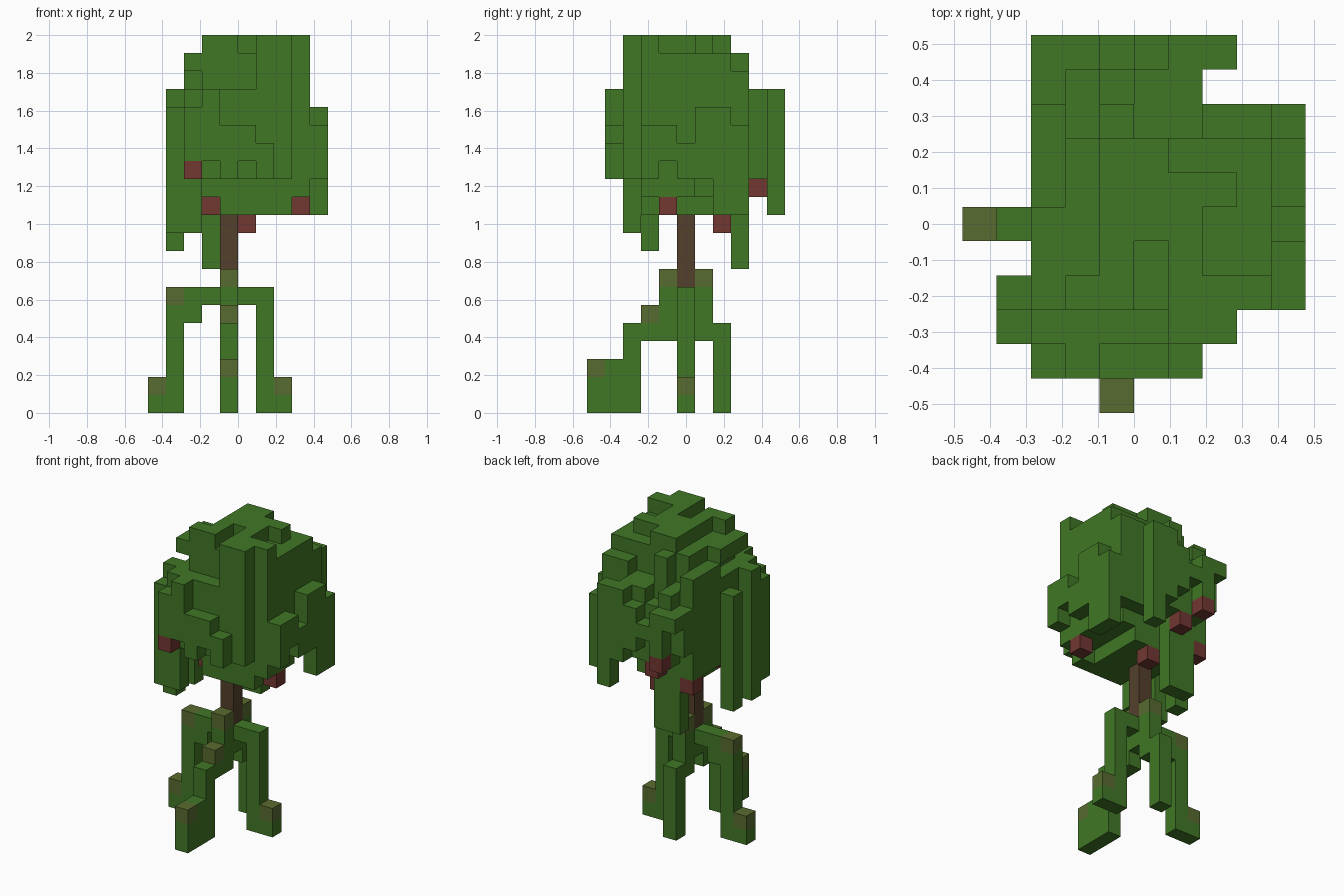
import bpy, bmesh
from mathutils import Vector

cube = bpy.data.objects.get("Cube")
if cube:
    bpy.data.objects.remove(cube, do_unlink=True)

UNIT = 2 / 21
ORIGIN = Vector((-5, -5.5, 0))


def material(name, red, green, blue):
    mat = bpy.data.materials.new(name)
    mat.use_nodes = True
    colour = (red, green, blue, 1)
    mat.diffuse_color = colour
    mat.node_tree.nodes["Principled BSDF"].inputs["Base Color"].default_value = colour
    return mat


materials = {
    "leaf": material("leaf green", .052, .185, .019),
    "moss": material("mossy brown", .098, .145, .029),
    "bark": material("dark bark", .088, .051, .025),
    "fruit": material("fruit red", .168, .038, .031),
}
slots = list(materials)
cells = {}


def block(part, colour, x, y, z):
    """Fill a box of cells; each axis is a (start, end) pair or a single cell."""
    spans = [range(*a) if isinstance(a, tuple) else range(a, a + 1) for a in (x, y, z)]
    for i in spans[0]:
        for j in spans[1]:
            for k in spans[2]:
                cells[i, j, k] = (part, colour)


def blocks(part, colour, boxes):
    for box in boxes:
        block(part, colour, *box)


# Rounded canopy: core with a stepped underside
blocks("canopy", "leaf", [
    ((2, 9), (3, 9), (13, 18)),
    ((2, 8), (3, 8), 12),
    (8, (3, 6), 12),
    ((3, 7), (4, 8), 11),
    ((4, 8), 3, 11),
])
blocks("canopy", "leaf", [   # front lumps
    ((2, 8), 2, (13, 18)),
    (2, 1, (13, 17)),
    (3, 1, (14, 18)),
    (4, 1, (13, 16)),
    (5, 1, (14, 16)),
    (6, 1, (13, 15)),
])
blocks("canopy", "leaf", [   # back lumps
    (2, 9, (14, 17)),
    (3, 9, (13, 18)),
    (4, 9, (13, 17)),
    ((5, 7), 9, (13, 18)),
    (2, 10, 16),
    (3, 10, (14, 17)),
    (4, 10, (15, 16)),
    (5, 10, (14, 17)),
    ((6, 8), 10, (13, 18)),
])
blocks("canopy", "leaf", [   # side lumps
    (9, (7, 9), (11, 16)),
    (9, (6, 8), 16),
    (9, 6, (13, 16)),
    (9, 5, (13, 15)),
    (9, 4, (14, 16)),
    (9, 3, (13, 16)),
])
blocks("canopy", "leaf", [   # crown body
    ((3, 9), (3, 8), (18, 20)),
    ((2, 5), (3, 6), 19),
    (2, (6, 9), 18),
    (4, 8, (18, 20)),
    ((7, 9), 8, 18),
])
blocks("canopy", "leaf", [   # crown peaks
    ((3, 5), 3, 20),
    ((4, 6), (5, 8), 20),
    (4, 4, 20),
    (6, (2, 7), (16, 21)),
    (7, (2, 4), (15, 21)),
    (7, 6, 20),
    (8, 3, (18, 21)),
])

# Hanging vines
blocks("vines", "leaf", [
    (1, 2, (10, 17)),
    (1, 3, (9, 18)),
    (1, 5, (9, 17)),
    (2, 2, (10, 13)),
    ((3, 5), 8, (8, 13)),
    (2, 8, 12),
    (7, 10, (11, 13)),
])

# Fruit
for spot in [(2, 1, 13), (3, 4, 11), (8, 4, 11), (5, 7, 10),
             (4, 9, 12), (2, 8, 11), (3, 10, 13)]:
    block("fruit", "fruit", *spot)

# Trunk
block("trunk", "bark", 4, 5, (7, 12))
block("roots", "leaf", 4, 5, (5, 7))

# Four stilt roots
blocks("roots", "leaf", [    # front
    (4, (0, 2), (0, 3)),
    (4, 2, (0, 5)),
    (4, 3, (4, 6)),
    (4, 4, (4, 8)),
])
blocks("roots", "leaf", [    # back
    (4, 6, (4, 8)),
    (4, 7, (0, 5)),
])
blocks("roots", "leaf", [    # sides
    (0, 5, (0, 2)),
    (1, 5, (0, 7)),
    (2, 5, (5, 7)),
    ((3, 6), 5, 6),
    (6, 5, (0, 7)),
    (7, 5, (0, 2)),
])
for spot in [(4, 0, 2), (4, 3, 5), (4, 4, 7), (4, 6, 7),
             (0, 5, 1), (1, 5, 6), (7, 5, 1)]:
    block("roots", "moss", *spot)


def build(part):
    """Make one mesh from the exposed cell sides of a part."""
    bm = bmesh.new()
    for cell, (owner, colour) in cells.items():
        if owner != part:
            continue
        centre = Vector(cell) + Vector((.5, .5, .5))
        for axis in range(3):
            for sign in (-1, 1):
                normal = Vector((0, 0, 0))
                normal[axis] = sign
                if tuple(int(c) for c in Vector(cell) + normal) in cells:
                    continue
                u = Vector((0, 0, 0))
                u[(axis + 1) % 3] = 1
                v = normal.cross(u)
                corners = [u + v, v - u, -u - v, u - v]
                verts = [bm.verts.new((centre + (normal + c) / 2 + ORIGIN) * UNIT)
                         for c in corners]
                bm.faces.new(verts).material_index = slots.index(colour)
    bmesh.ops.remove_doubles(bm, verts=bm.verts, dist=UNIT / 100)
    mesh = bpy.data.meshes.new(part)
    bm.to_mesh(mesh)
    bm.free()
    for mat in materials.values():
        mesh.materials.append(mat)
    bpy.context.collection.objects.link(bpy.data.objects.new(part, mesh))


for part in ("canopy", "vines", "fruit", "trunk", "roots"):
    build(part)
